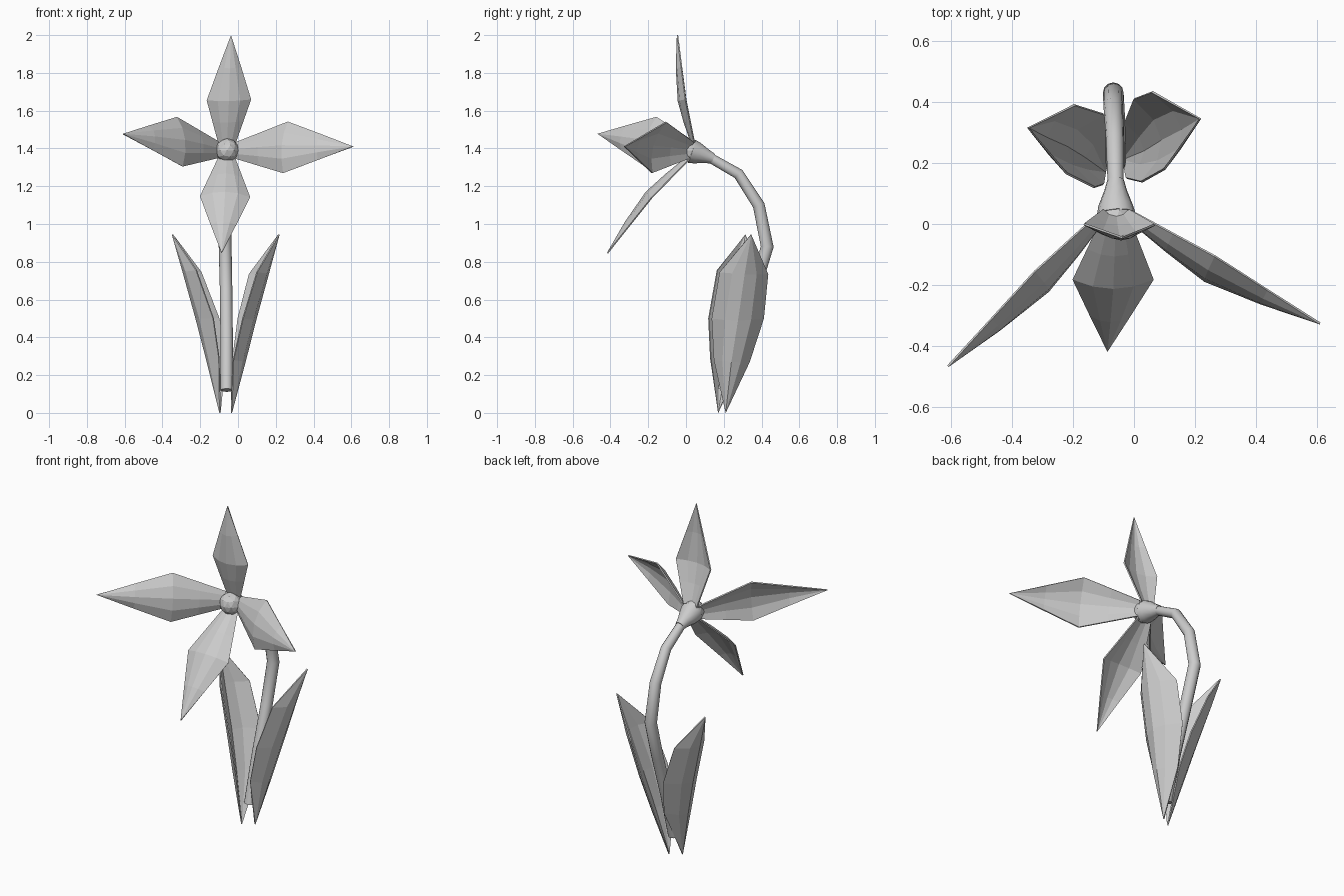
import bpy, bmesh
from mathutils import Vector as V

if "Cube" in bpy.data.objects:
    bpy.data.objects.remove(bpy.data.objects["Cube"])


def finish(name, bm, smooth=False):
    bmesh.ops.recalc_face_normals(bm, faces=bm.faces)
    for f in bm.faces:
        f.smooth = smooth
    me = bpy.data.meshes.new(name)
    bm.to_mesh(me)
    bm.free()
    ob = bpy.data.objects.new(name, me)
    bpy.context.collection.objects.link(ob)
    return ob


def sheet(name, rows, thick=0.007, cols=5):
    """Thin blade: each row is one point, or (edge, middle, edge) bent as an arc."""
    bm = bmesh.new()
    grid = []
    for r in rows:
        if isinstance(r, V):
            grid.append([bm.verts.new(r)] * cols)
            continue
        a, m, b = (V(p) for p in r)
        bulge = m - (a + b) / 2
        ts = [i / (cols - 1) for i in range(cols)]
        grid.append([bm.verts.new(a.lerp(b, t) + bulge * 4 * t * (1 - t)) for t in ts])
    for lo, hi in zip(grid, grid[1:]):
        for i in range(cols - 1):
            quad = list(dict.fromkeys([lo[i], lo[i + 1], hi[i + 1], hi[i]]))
            bm.faces.new(quad)
    ob = finish(name, bm)
    mod = ob.modifiers.new("thickness", 'SOLIDIFY')
    mod.thickness = thick
    mod.offset = 0


def petal(name, base, left, right, tip, bulge=0.04):
    """Kite-shaped petal bowed toward the front."""
    base, left, right, tip = V(base), V(left), V(right), V(tip)
    side = (right - left).normalized()
    n = (tip - base).cross(side).normalized()
    if n.y > 0:
        n = -n
    b0, b1 = base - side * 0.045, base + side * 0.045

    def row(a, b, k):
        return a, (a + b) / 2 + n * bulge * k, b

    sheet(name, [row(b0, b1, 0.4),
                 row(b0.lerp(left, .5), b1.lerp(right, .5), 0.8),
                 row(left, right, 1),
                 row(left.lerp(tip, .5), right.lerp(tip, .5), 0.7),
                 tip])


def tube(name, pts, radii, sides=12):
    """Round tube through points with a radius at each one."""
    bm = bmesh.new()
    pts = [V(p) for p in pts]
    rings = []
    for i, (p, r) in enumerate(zip(pts, radii)):
        d = pts[min(i + 1, len(pts) - 1)] - pts[max(i - 1, 0)]
        d.normalize()
        u = V((1, 0, 0))
        u = (u - d * u.dot(d)).normalized()
        w = d.cross(u)
        ring = bmesh.ops.create_circle(bm, segments=sides, radius=r)['verts']
        for v in ring:
            v.co = p + u * v.co.x + w * v.co.y
        rings.append(ring)
    for a, b in zip(rings, rings[1:]):
        for i in range(sides):
            j = (i + 1) % sides
            bm.faces.new((a[i], a[j], b[j], b[i]))
    caps = [bm.faces.new(rings[0]), bm.faces.new(rings[-1])]
    ob = finish(name, bm, True)
    for f in ob.data.polygons:
        if len(f.vertices) == sides:
            f.use_smooth = False


# Stem arching back then forward
tube("stem",
     [(-.06, .20, .12), (-.06, .27, .38), (-.063, .36, .65), (-.068, .43, .88),
      (-.068, .385, 1.10), (-.063, .278, 1.265), (-.06, .12, 1.355)],
     [.033, .033, .033, .034, .032, .029, .026])

# Flared cup behind the petals
tube("flower_cup",
     [(-.06, .145, 1.345), (-.06, .11, 1.358), (-.06, .06, 1.375), (-.058, .03, 1.385)],
     [.027, .037, .057, .064])

# Round flower centre
bm = bmesh.new()
bmesh.ops.create_icosphere(bm, subdivisions=2, radius=0.063)
bmesh.ops.translate(bm, verts=bm.verts, vec=(-.058, .015, 1.39))
finish("flower_centre", bm)

# Four petals
petal("petal_top", (-.058, .045, 1.43), (-.164, .0, 1.655), (.068, -.002, 1.66), (-.037, -.045, 2.0))
petal("petal_bottom", (-.06, .02, 1.345), (-.2, -.18, 1.145), (.063, -.18, 1.14), (-.087, -.416, .845))
petal("petal_right", (-.01, .03, 1.39), (.24, -.18, 1.27), (.265, -.105, 1.54), (.61, -.326, 1.41))
petal("petal_left", (-.105, .03, 1.395), (-.295, -.215, 1.305), (-.325, -.155, 1.565), (-.61, -.466, 1.477))

# Two keeled leaves either side of the stem
sheet("leaf_left", [
    V((-.095, .17, .0)),
    ((-.10, .13, .29), (-.165, .22, .28), (-.065, .30, .29)),
    ((-.13, .12, .50), (-.222, .255, .50), (-.10, .36, .50)),
    ((-.22, .165, .755), (-.29, .285, .745), (-.195, .39, .745)),
    V((-.347, .315, .945))])
sheet("leaf_right", [
    V((-.035, .21, .0)),
    ((-.025, .15, .28), (.037, .24, .27), (-.03, .335, .27)),
    ((.025, .138, .50), (.093, .275, .49), (.0, .41, .50)),
    ((.10, .18, .745), (.16, .31, .735), (.06, .433, .735)),
    V((.217, .345, .945))])
